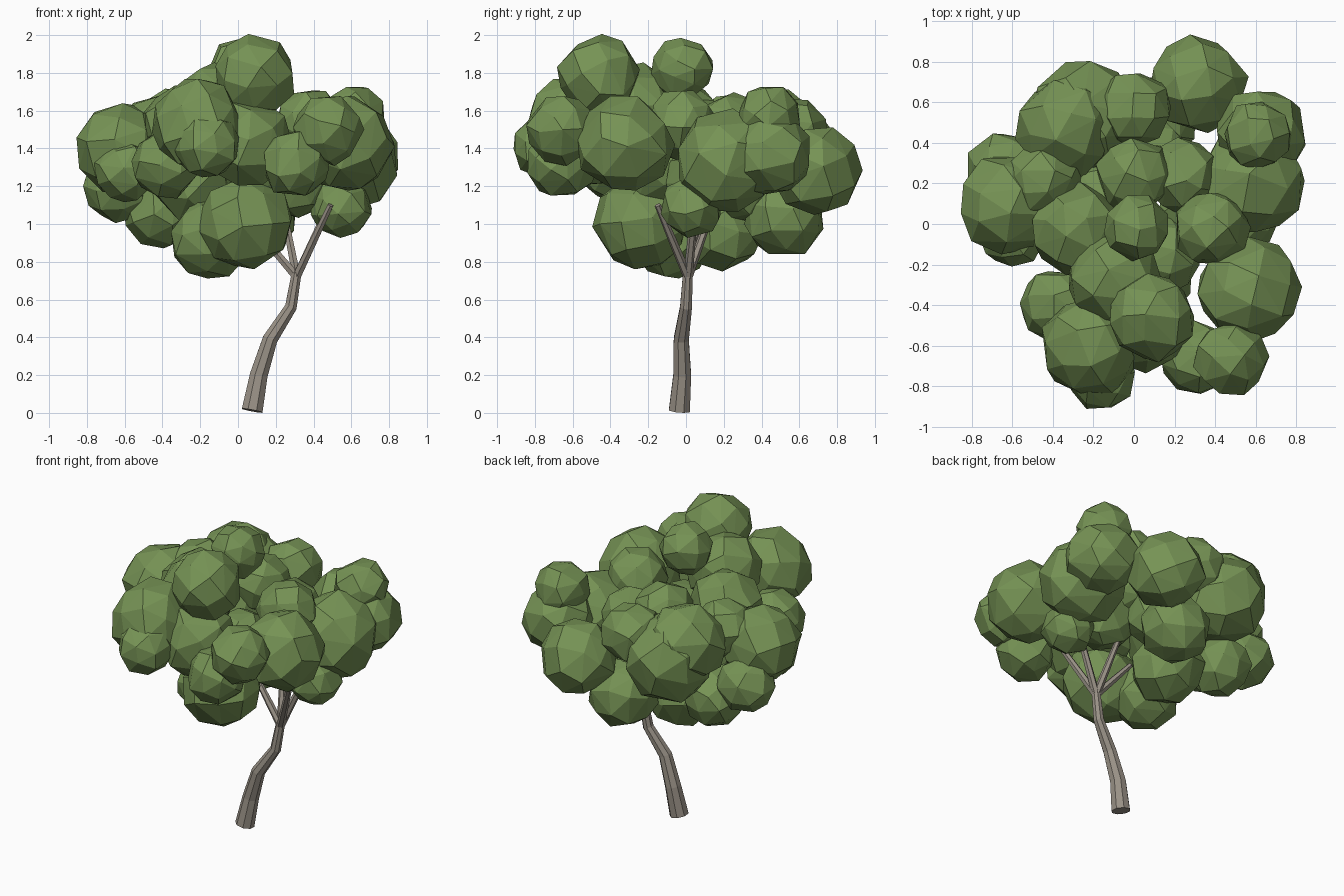
import bpy, bmesh, math, random
from mathutils import Vector, Euler

default = bpy.data.objects.get("Cube")
if default:
    bpy.data.objects.remove(default, do_unlink=True)

random.seed(4)


def make_material(name, color):
    mat = bpy.data.materials.new(name)
    mat.use_nodes = True
    mat.diffuse_color = color
    mat.node_tree.nodes["Principled BSDF"].inputs["Base Color"].default_value = color
    return mat


leaf_green = make_material("leaf green", (0.18, 0.29, 0.09, 1))
bark_grey = make_material("bark grey", (0.32, 0.285, 0.24, 1))


def finish(name, bm, material):
    """Turn a bmesh into a flat shaded object."""
    bmesh.ops.recalc_face_normals(bm, faces=bm.faces[:])
    mesh = bpy.data.meshes.new(name)
    bm.to_mesh(mesh)
    bm.free()
    mesh.materials.append(material)
    obj = bpy.data.objects.new(name, mesh)
    bpy.context.scene.collection.objects.link(obj)
    return obj


def limb(name, points, radii, sides):
    """Tapered faceted tube following a path, closed at both ends."""
    bm = bmesh.new()
    points = [Vector(p) for p in points]
    rings = []
    for i, (point, radius) in enumerate(zip(points, radii)):
        before = points[max(i - 1, 0)]
        after = points[min(i + 1, len(points) - 1)]
        direction = (after - before).normalized()
        side = direction.cross(Vector((0, 1, 0))).normalized()
        other = direction.cross(side)
        ring = []
        for k in range(sides):
            angle = math.tau * (k + 0.5) / sides
            offset = side * math.cos(angle) + other * math.sin(angle)
            ring.append(bm.verts.new(point + offset * radius))
        rings.append(ring)
    for low, high in zip(rings, rings[1:]):
        for k in range(sides):
            n = (k + 1) % sides
            bm.faces.new((low[k], low[n], high[n], high[k]))
    bm.faces.new(rings[0])
    bm.faces.new(rings[-1])
    return finish(name, bm, bark_grey)


def leaf_clump(name, x, y, z, radius, corners=30):
    """Angular boulder: hull of uneven points spread around a ball."""
    bm = bmesh.new()
    turn = Euler([random.uniform(0, math.tau) for axis in range(3)]).to_matrix()
    golden = math.pi * (3 - math.sqrt(5))
    for i in range(corners):
        height = 1 - (2 * i + 1) / corners
        ring = math.sqrt(1 - height * height)
        angle = golden * i + random.uniform(-0.15, 0.15)
        spot = Vector((ring * math.cos(angle), ring * math.sin(angle), height))
        reach = radius * random.uniform(0.99, 1.1)
        bm.verts.new(Vector((x, y, z)) + turn @ spot * reach)
    bmesh.ops.convex_hull(bm, input=bm.verts[:])
    return finish(name, bm, leaf_green)


# Leaning trunk
fork = (0.31, 0.01, 0.74)
limb("trunk",
     [(0.075, -0.035, 0.012), (0.11, -0.02, 0.2), (0.17, -0.025, 0.39),
      (0.28, 0, 0.56), fork],
     [0.06, 0.051, 0.043, 0.034, 0.028], sides=8)

# Branches reaching into the leaves
branch_tips = {
    "branch_left_front": (0.49, -0.15, 1.1),
    "branch_left_back": (0.49, 0.05, 1.12),
    "branch_right_back": (0.24, 0.14, 1.08),
    "branch_right": (0.08, 0.06, 0.99),
}
for name, tip in branch_tips.items():
    start = Vector(fork) - Vector((0, 0, 0.02))
    middle = start.lerp(Vector(tip), 0.5)
    limb(name, [start, middle, tip], [0.025, 0.022, 0.017], sides=6)

# Leaf clumps: centre and radius
foliage = {
    "crown_clump": [
        (0.09, -0.46, 1.78, 0.21), (0.01, -0.02, 1.82, 0.16),
        (-0.1, -0.27, 1.62, 0.22), (-0.28, -0.03, 1.52, 0.22),
        (0.38, -0.02, 1.53, 0.18), (0, 0.24, 1.51, 0.18),
        (0.23, 0.24, 1.4, 0.18),
    ],
    "front_clump": [
        (-0.22, -0.61, 1.53, 0.24), (-0.16, -0.75, 1.42, 0.17),
        (0.48, -0.66, 1.5, 0.18), (0.31, -0.66, 1.32, 0.18),
        (-0.38, -0.4, 1.32, 0.18), (0.05, -0.5, 1.43, 0.23),
    ],
    "left_clump": [
        (0.57, -0.33, 1.42, 0.25), (0.58, 0.21, 1.33, 0.26),
        (0.63, 0.45, 1.37, 0.22), (0.61, 0.44, 1.57, 0.165),
    ],
    "right_clump": [
        (-0.62, 0.1, 1.4, 0.24), (-0.6, -0.05, 1.28, 0.16),
        (-0.44, 0.22, 1.5, 0.18), (-0.64, 0.27, 1.2, 0.18),
    ],
    "back_clump": [
        (-0.34, 0.47, 1.47, 0.24), (-0.25, 0.53, 1.37, 0.27),
        (0, 0.57, 1.48, 0.18), (0.32, 0.69, 1.28, 0.23),
    ],
    "lower_clump": [
        (0.05, -0.24, 1, 0.24), (-0.14, -0.08, 0.92, 0.21),
        (-0.1, 0.2, 0.98, 0.22), (0.1, 0.52, 1.04, 0.21),
        (-0.42, 0.3, 1.07, 0.19), (0.55, 0.03, 1.09, 0.16),
        (-0.2, 0.1, 1.26, 0.27), (0.12, -0.15, 1.3, 0.2),
        (0.3, 0.08, 1.23, 0.19), (0.08, 0.32, 1.22, 0.2),
    ],
}
for group, clumps in foliage.items():
    for number, clump in enumerate(clumps, start=1):
        leaf_clump(f"{group}_{number}", *clump)
